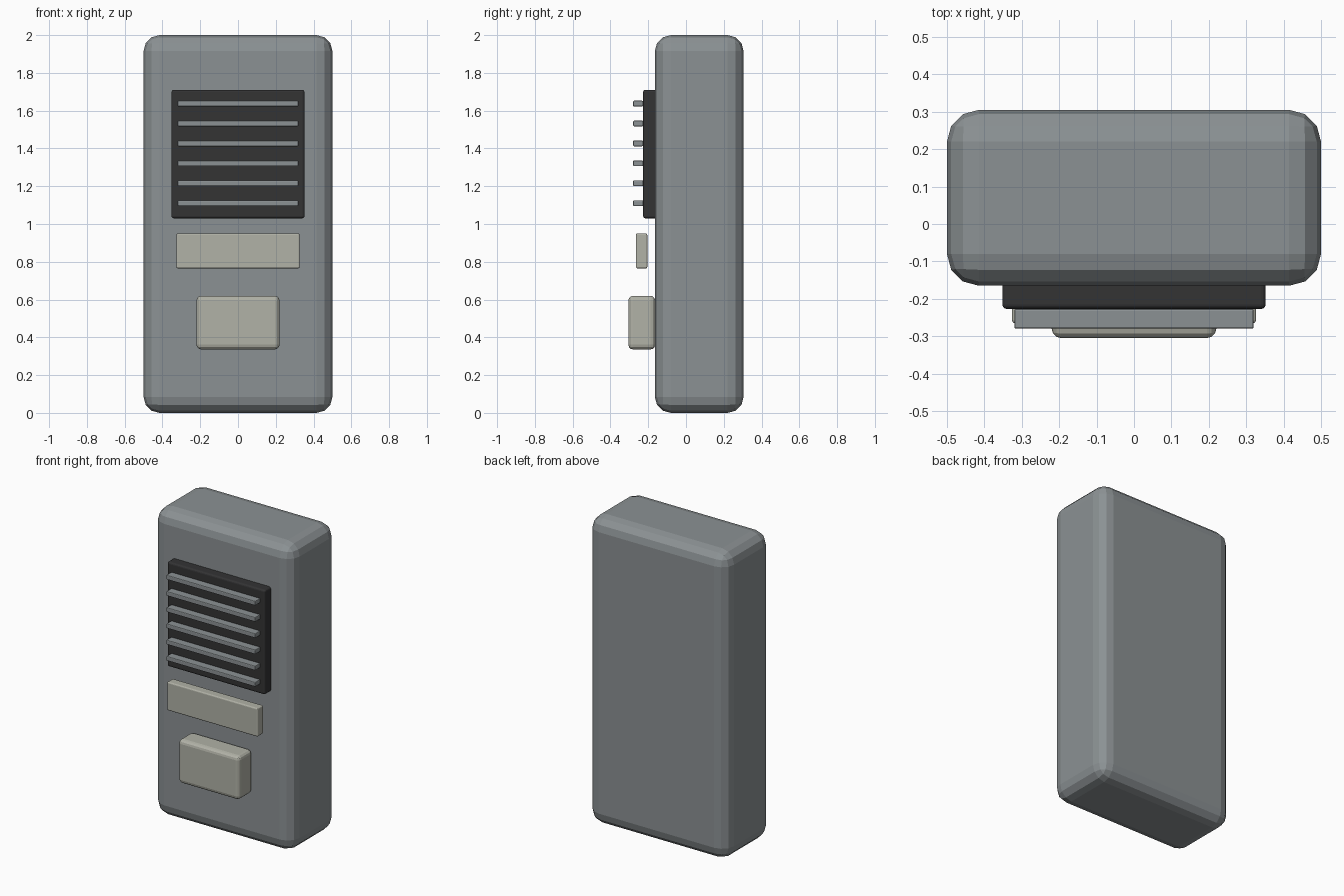
import bpy
import bmesh

if "Cube" in bpy.data.objects:
    bpy.data.objects.remove(bpy.data.objects["Cube"], do_unlink=True)


def material(name, rgb):
    mat = bpy.data.materials.new(name)
    mat.use_nodes = True
    colour = (*rgb, 1.0)
    mat.diffuse_color = colour
    mat.node_tree.nodes["Principled BSDF"].inputs["Base Color"].default_value = colour
    return mat


def rounded_box(name, x_half, y_range, z_range, bevel, mat, segments=3):
    """Box centred on x = 0 with bevelled edges."""
    mesh = bpy.data.meshes.new(name)
    bm = bmesh.new()
    bmesh.ops.create_cube(bm, size=1)
    for v in bm.verts:
        v.co.x = x_half if v.co.x > 0 else -x_half
        v.co.y = y_range[v.co.y > 0]
        v.co.z = z_range[v.co.z > 0]
    bm.to_mesh(mesh)
    bm.free()
    mesh.materials.append(mat)
    obj = bpy.data.objects.new(name, mesh)
    bpy.context.collection.objects.link(obj)
    mod = obj.modifiers.new("Rounded edges", "BEVEL")
    mod.width = bevel
    mod.segments = segments
    return obj


grey = material("Casing grey", (0.26, 0.285, 0.295))
black = material("Grille black", (0.033, 0.033, 0.034))
cream = material("Warm light grey", (0.44, 0.445, 0.385))

# Casing
rounded_box("casing", 0.5, (-0.165, 0.305), (0, 2), 0.085, grey)

# Speaker grille and its slats
rounded_box("speaker_panel", 0.352, (-0.227, -0.15), (1.03, 1.71), 0.012, black)
for i in range(6):
    z = 1.11 + i * 0.1055
    rounded_box(f"speaker_slat_{i + 1}", 0.32, (-0.28, -0.227),
                (z - 0.015, z + 0.015), 0.005, grey, 2)

# Name plate, standing clear of the casing
rounded_box("name_plate", 0.326, (-0.265, -0.205), (0.765, 0.95), 0.008, cream)

# Call button
rounded_box("call_button", 0.22, (-0.305, -0.163), (0.336, 0.62), 0.025, cream)
